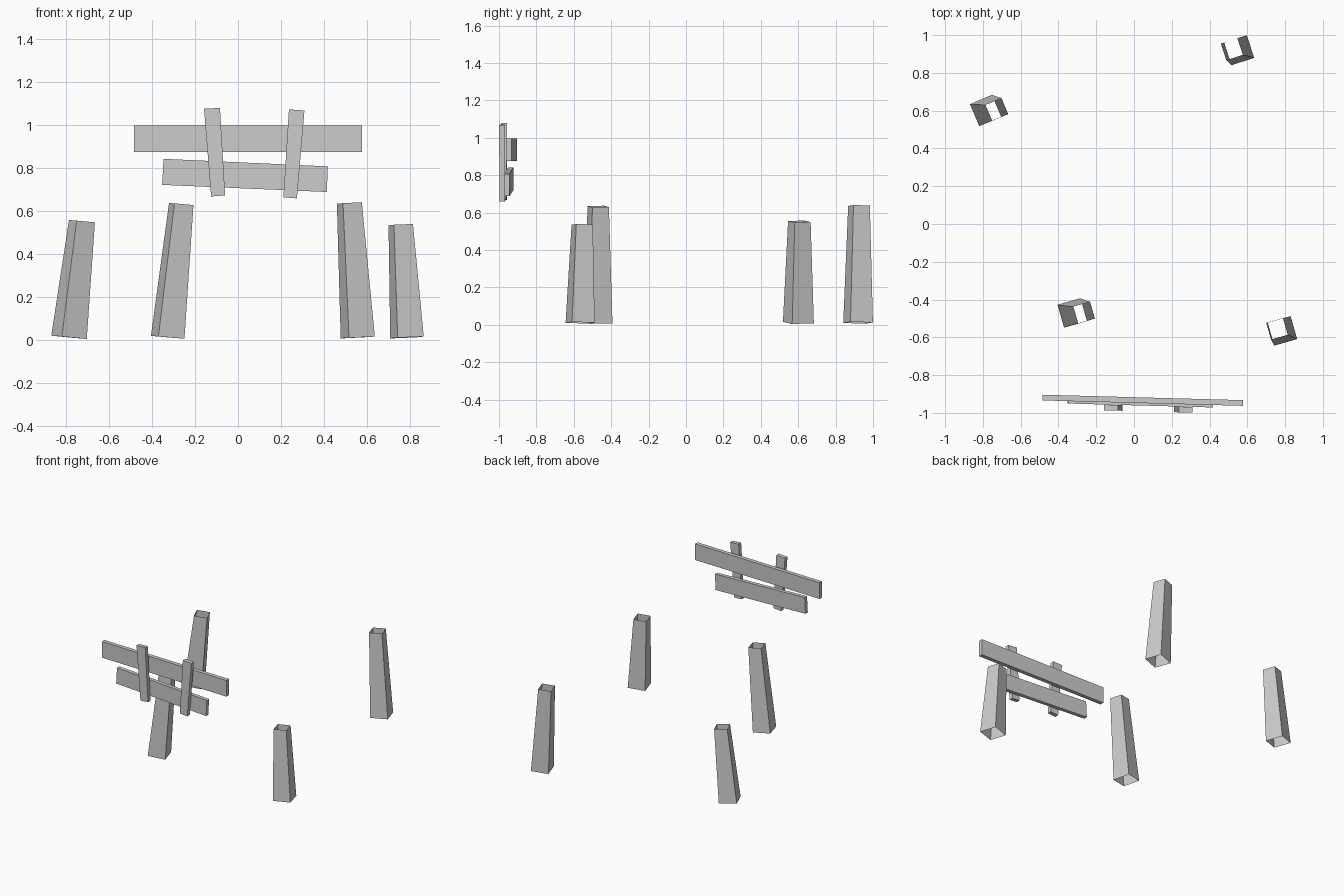
import bpy
import bmesh
from math import radians, cos, sin
from mathutils import Vector

if "Cube" in bpy.data.objects:
    bpy.data.objects.remove(bpy.data.objects["Cube"])


def make_object(name, verts, faces):
    mesh = bpy.data.meshes.new(name)
    mesh.from_pydata(verts, [], faces)
    bm = bmesh.new()
    bm.from_mesh(mesh)
    bmesh.ops.recalc_face_normals(bm, faces=bm.faces)
    bm.to_mesh(mesh)
    bm.free()
    obj = bpy.data.objects.new(name, mesh)
    bpy.context.collection.objects.link(obj)
    return obj


SIDES = [(i, (i + 1) % 4, (i + 1) % 4 + 4, i + 4) for i in range(4)]


def leg(name, bottom, top, yaw, w_bottom=0.126, w_top=0.092):
    """Tapered square tube, open at both ends, ends square to its lean."""
    bottom, top = Vector(bottom), Vector(top)
    axis = top - bottom
    c, s = cos(radians(yaw)), sin(radians(yaw))
    verts = []
    for centre, w in ((bottom, w_bottom), (top, w_top)):
        for u, v in ((-1, -1), (1, -1), (1, 1), (-1, 1)):
            dx, dy = (u * c - v * s) * w / 2, (u * s + v * c) * w / 2
            dz = -0.85 * (axis.x * dx + axis.y * dy) / axis.z
            verts.append(centre + Vector((dx, dy, dz)))
    make_object(name, verts, SIDES)


def plank(name, outline, y0, thickness=0.03, slope=-0.027):
    """Flat board from an x-z outline, in a slightly turned plane."""
    verts = [(x, y0 + slope * x + d * thickness / 2, z)
             for d in (-1, 1) for x, z in outline]
    make_object(name, verts, SIDES + [(0, 1, 2, 3), (4, 5, 6, 7)])


# Four splayed legs
leg("front_right_leg", (0.786, -0.566, 0.011), (0.757, -0.555, 0.536), 16)
leg("rear_right_leg", (0.557, 0.920, 0.011), (0.518, 0.925, 0.637), 18)
leg("rear_left_leg", (-0.786, 0.601, 0.012), (-0.726, 0.606, 0.552), 23)
leg("front_left_leg", (-0.327, -0.471, 0.012), (-0.264, -0.469, 0.632), 16)

# Two horizontal boards
plank("upper_board", [(-0.484, 0.875), (0.577, 0.875),
                      (0.577, 0.997), (-0.484, 0.997)], -0.932)
plank("lower_board", [(-0.353, 0.721), (0.413, 0.688),
                      (0.418, 0.807), (-0.346, 0.842)], -0.946, 0.028)

# Two tapered upright slats in front of the boards
plank("left_slat", [(-0.125, 0.667), (-0.060, 0.672),
                    (-0.084, 1.079), (-0.158, 1.075)], -0.9755)
plank("right_slat", [(0.211, 0.663), (0.274, 0.658),
                     (0.309, 1.067), (0.237, 1.072)], -0.9755)
